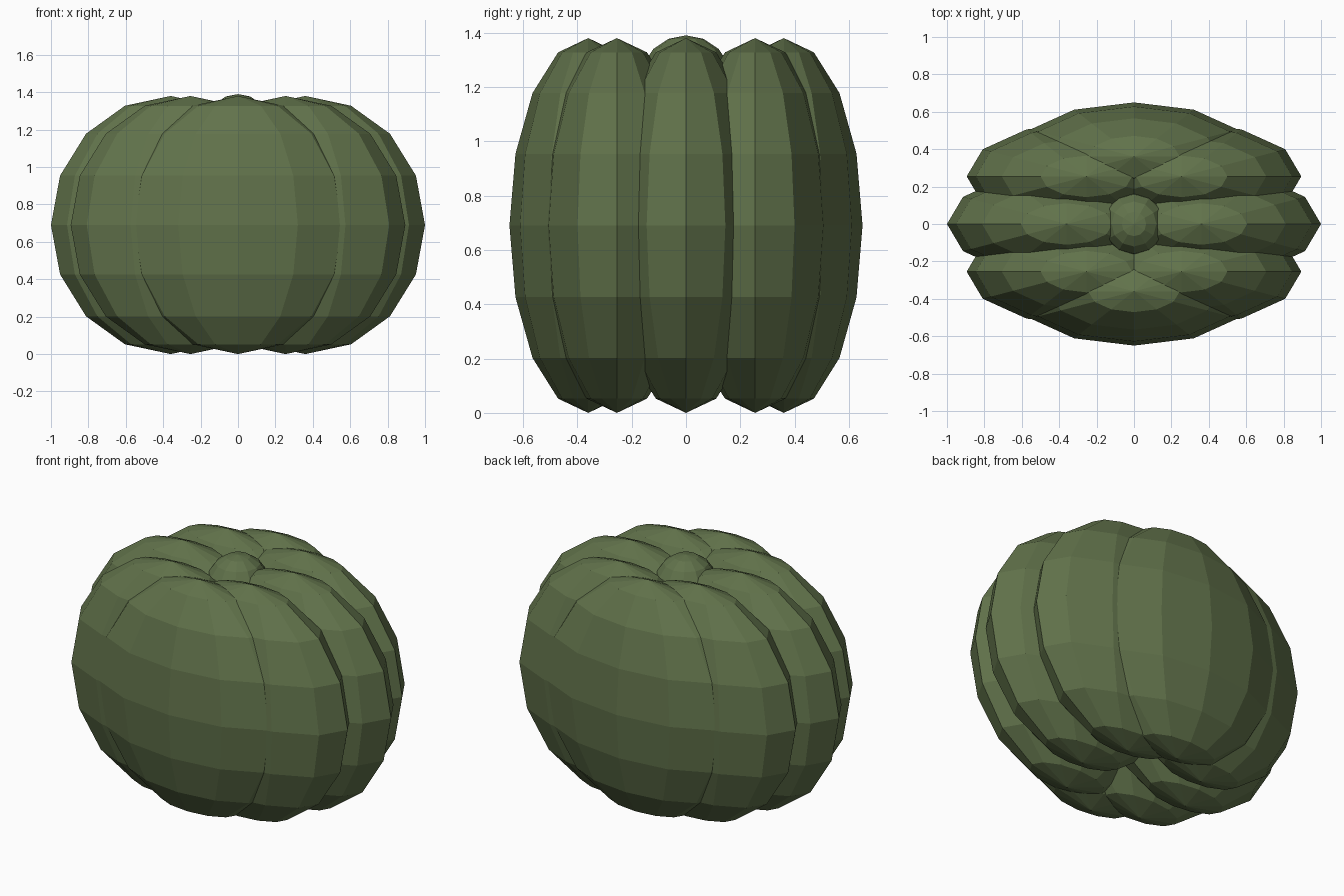
import bpy
from math import cos, sin, tau

if "Cube" in bpy.data.objects:
    bpy.data.objects.remove(bpy.data.objects["Cube"])

# Material
green = bpy.data.materials.new("dark_green")
green.diffuse_color = (0.12, 0.17, 0.07, 1)
green.use_nodes = True
green.node_tree.nodes["Principled BSDF"].inputs["Base Color"].default_value = green.diffuse_color


def ball(name, centre, size, segments, rings):
    """Low-poly ellipsoid with flat faces."""
    bpy.ops.mesh.primitive_uv_sphere_add(segments=segments, ring_count=rings,
                                         radius=1, location=centre)
    ob = bpy.context.object
    ob.name = name
    ob.scale = size
    bpy.ops.object.transform_apply(location=False, rotation=False, scale=True)
    ob.data.materials.append(green)
    return ob


HALF_H = 0.69
RING_R = 0.36

# Eight overlapping lobes around the middle, all flattened front to back
for i in range(8):
    a = tau * i / 8
    ball(f"lobe_{i + 1}", (RING_R * cos(a), RING_R * sin(a), HALF_H),
         (0.64, 0.29, HALF_H), 12, 8)

# Rounded stem knob in the top hollow
ball("stem_knob", (0, 0, 1.22), (0.17, 0.17, 0.17), 12, 8)
